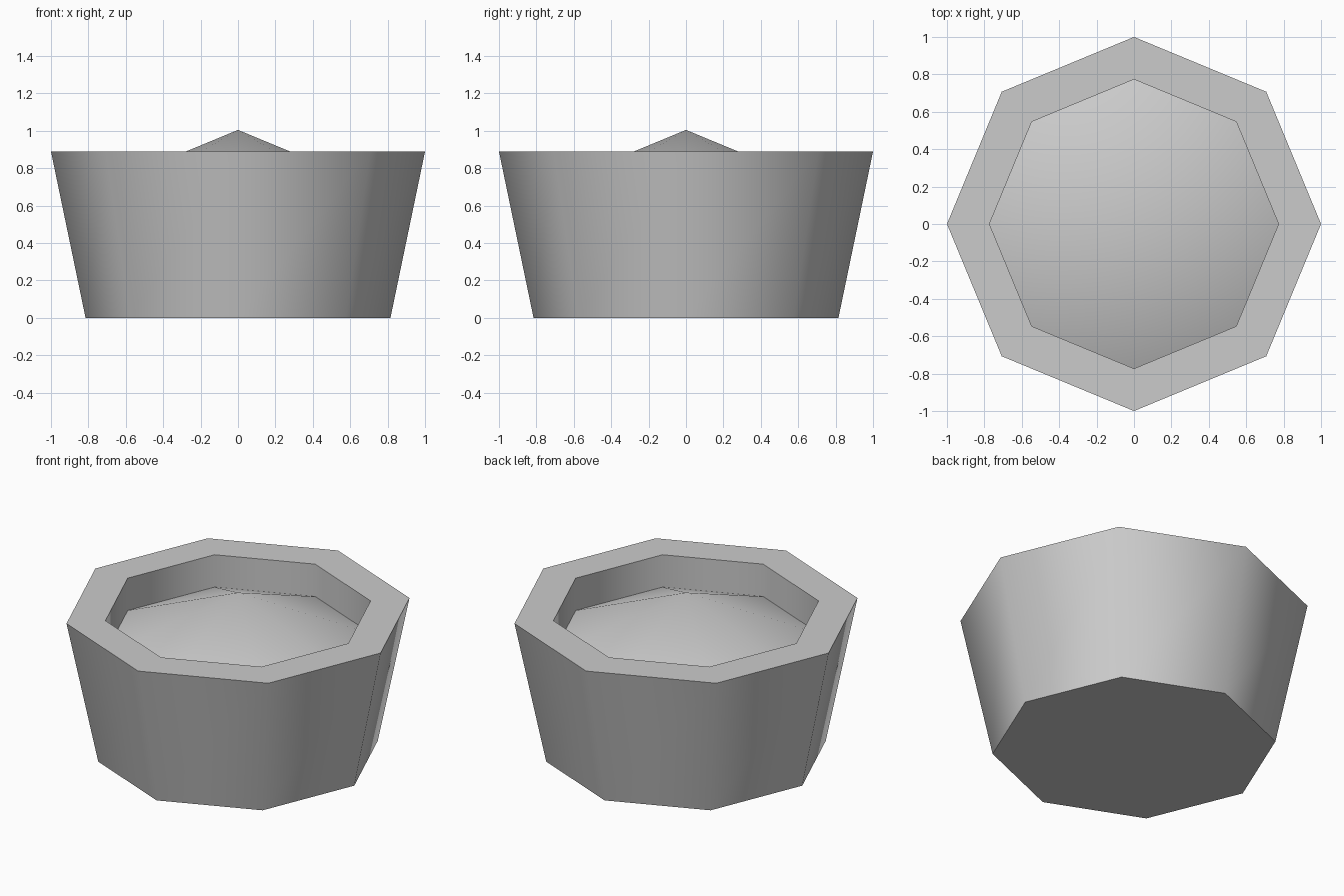
import bpy
import bmesh
from math import cos, sin, pi, radians

SIDES = 8

cube = bpy.data.objects.get("Cube")
if cube:
    bpy.data.objects.remove(cube, do_unlink=True)

grey = bpy.data.materials.new("plain_grey")
grey.use_nodes = True
colour = (0.6, 0.6, 0.6, 1)
grey.diffuse_color = colour
grey.node_tree.nodes["Principled BSDF"].inputs["Base Color"].default_value = colour


def lathe(name, profile, cap_start=False):
    """Turn a (radius, height) profile into an eight-sided solid; radius 0 is a tip."""
    bm = bmesh.new()
    rings = []
    for r, z in profile:
        count = SIDES if r else 1
        rings.append([bm.verts.new((r * cos(2 * pi * i / SIDES),
                                    r * sin(2 * pi * i / SIDES), z))
                      for i in range(count)])
    for low, high in zip(rings, rings[1:]):
        for i in range(SIDES):
            j = (i + 1) % SIDES
            if len(high) == 1:
                bm.faces.new((low[i], low[j], high[0]))
            else:
                bm.faces.new((low[i], low[j], high[j], high[i]))
    if cap_start:
        bm.faces.new(rings[0][::-1])
    mesh = bpy.data.meshes.new(name)
    bm.to_mesh(mesh)
    bm.free()
    mesh.materials.append(grey)
    obj = bpy.data.objects.new(name, mesh)
    bpy.context.collection.objects.link(obj)
    # Smooth round the sides, sharp at the rim and base
    bpy.ops.object.select_all(action='DESELECT')
    obj.select_set(True)
    bpy.context.view_layer.objects.active = obj
    bpy.ops.object.shade_smooth_by_angle(angle=radians(55))
    return obj


INNER, RIM, FILL = 0.773, 0.89, 0.685

# Tapered pot with a flat rim and straight inner wall
lathe("pot", [(0.815, 0), (1, RIM), (INNER, RIM), (INNER, FILL)], cap_start=True)

# Low pointed mound filling the pot
lathe("mound", [(INNER, FILL), (0, 1.005)])
